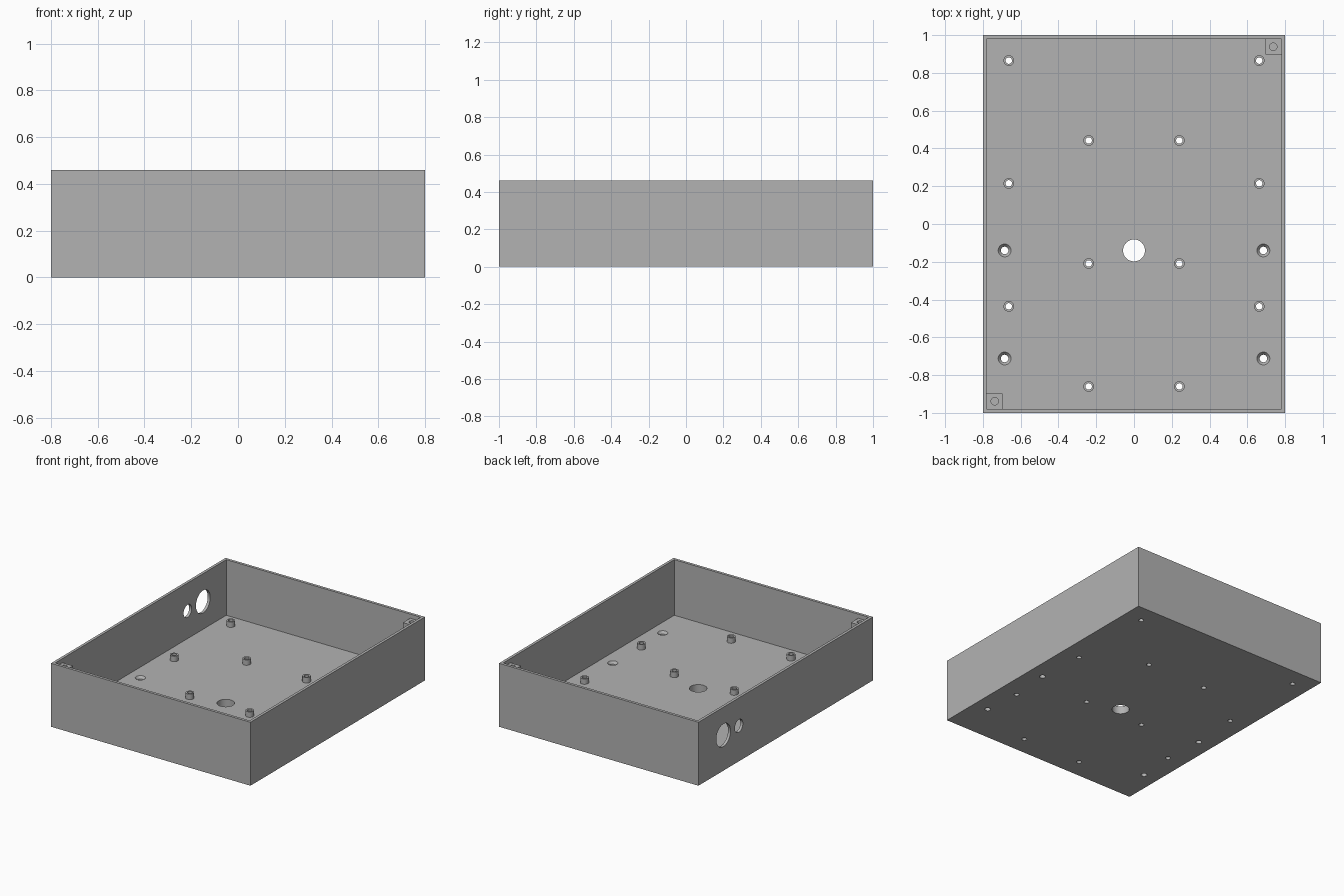
import bpy, bmesh
from mathutils import Matrix

cube = bpy.data.objects.get("Cube")
if cube:
    bpy.data.objects.remove(cube, do_unlink=True)

W, D, H = 1.6, 2.0, 0.46      # outer size
WALL, FLOOR = 0.02, 0.057
STANDOFF_TOP = 0.096
POST_TOP = 0.43

grey = bpy.data.materials.new("plain grey")
grey.use_nodes = True
grey.diffuse_color = (0.45, 0.45, 0.45, 1)
grey.node_tree.nodes["Principled BSDF"].inputs["Base Color"].default_value = (0.45, 0.45, 0.45, 1)


def box(bm, x0, x1, y0, y1, z0, z1):
    m = Matrix.Translation(((x0 + x1) / 2, (y0 + y1) / 2, (z0 + z1) / 2))
    bmesh.ops.create_cube(bm, size=1, matrix=m @ Matrix.Diagonal((x1 - x0, y1 - y0, z1 - z0, 1)))


def rod(bm, x, y, z0, z1, r0, r1=None, sides=32):
    bmesh.ops.create_cone(bm, cap_ends=True, segments=sides, radius1=r0,
                          radius2=r0 if r1 is None else r1, depth=z1 - z0,
                          matrix=Matrix.Translation((x, y, (z0 + z1) / 2)))


def side_rod(bm, x, y, z, r, length):
    m = Matrix.Translation((x, y, z)) @ Matrix.Rotation(1.5707963, 4, 'Y')
    bmesh.ops.create_cone(bm, cap_ends=True, segments=48, radius1=r, radius2=r,
                          depth=length, matrix=m)


def make(name, bm):
    mesh = bpy.data.meshes.new(name)
    bm.to_mesh(mesh)
    bm.free()
    mesh.materials.append(grey)
    ob = bpy.data.objects.new(name, mesh)
    bpy.context.collection.objects.link(ob)
    return ob


def activate(ob):
    bpy.ops.object.select_all(action='DESELECT')
    ob.select_set(True)
    bpy.context.view_layer.objects.active = ob


def cut(ob, bm):
    cutter = make("cutter", bm)
    cutter.hide_render = True
    mod = ob.modifiers.new("cut", 'BOOLEAN')
    mod.operation = 'DIFFERENCE'
    mod.solver = 'EXACT'
    mod.object = cutter
    activate(ob)
    bpy.ops.object.modifier_apply(modifier=mod.name)
    bpy.data.objects.remove(cutter, do_unlink=True)


def smooth(ob):
    activate(ob)
    bpy.ops.object.shade_smooth_by_angle(angle=0.6)


# Hole layouts, mirrored left and right
standoff_spots = [(s * x, y) for s in (-1, 1)
                  for x, ys in ((0.663, (0.865, 0.215, -0.436)), (0.24, (0.442, -0.209, -0.86)))
                  for y in ys]
screw_spots = [(s * 0.685, y) for s in (-1, 1) for y in (-0.14, -0.712)]

# Open tray
bm = bmesh.new()
box(bm, -W / 2, W / 2, -D / 2, D / 2, 0, H)
tray = make("tray", bm)
bm = bmesh.new()
box(bm, -W / 2 + WALL, W / 2 - WALL, -D / 2 + WALL, D / 2 - WALL, FLOOR, 1)
cut(tray, bm)

# Floor holes, cable opening and side wall ports
bm = bmesh.new()
for x, y in standoff_spots:
    rod(bm, x, y, -0.1, 0.2, 0.017)
for x, y in screw_spots:
    rod(bm, x, y, -0.1, 0.2, 0.02)
rod(bm, 0, -0.14, -0.1, 0.2, 0.058, sides=48)
side_rod(bm, -W / 2, 0.714, 0.257, 0.082, 0.2)
side_rod(bm, -W / 2, 0.537, 0.257, 0.046, 0.2)
cut(tray, bm)

# Countersinks for the mounting screws
bm = bmesh.new()
for x, y in screw_spots:
    rod(bm, x, y, FLOOR - 0.02, FLOOR + 0.001, 0.018, 0.035)
cut(tray, bm)
smooth(tray)

# Hollow board standoffs
bm = bmesh.new()
for x, y in standoff_spots:
    rod(bm, x, y, FLOOR - 0.005, STANDOFF_TOP, 0.028)
standoffs = make("standoffs", bm)
bm = bmesh.new()
for x, y in standoff_spots:
    rod(bm, x, y, -0.1, 0.2, 0.017)
cut(standoffs, bm)
smooth(standoffs)

# Lid posts in two opposite corners, with blind screw holes
bm = bmesh.new()
holes = bmesh.new()
for s in (-1, 1):
    xs = sorted((s * 0.695, s * 0.79))
    ys = sorted((s * 0.897, s * 0.99))
    box(bm, *xs, *ys, FLOOR - 0.01, POST_TOP)
    rod(holes, s * 0.737, s * 0.938, POST_TOP - 0.1, 0.5, 0.02)
posts = make("lid_posts", bm)
cut(posts, holes)
smooth(posts)
